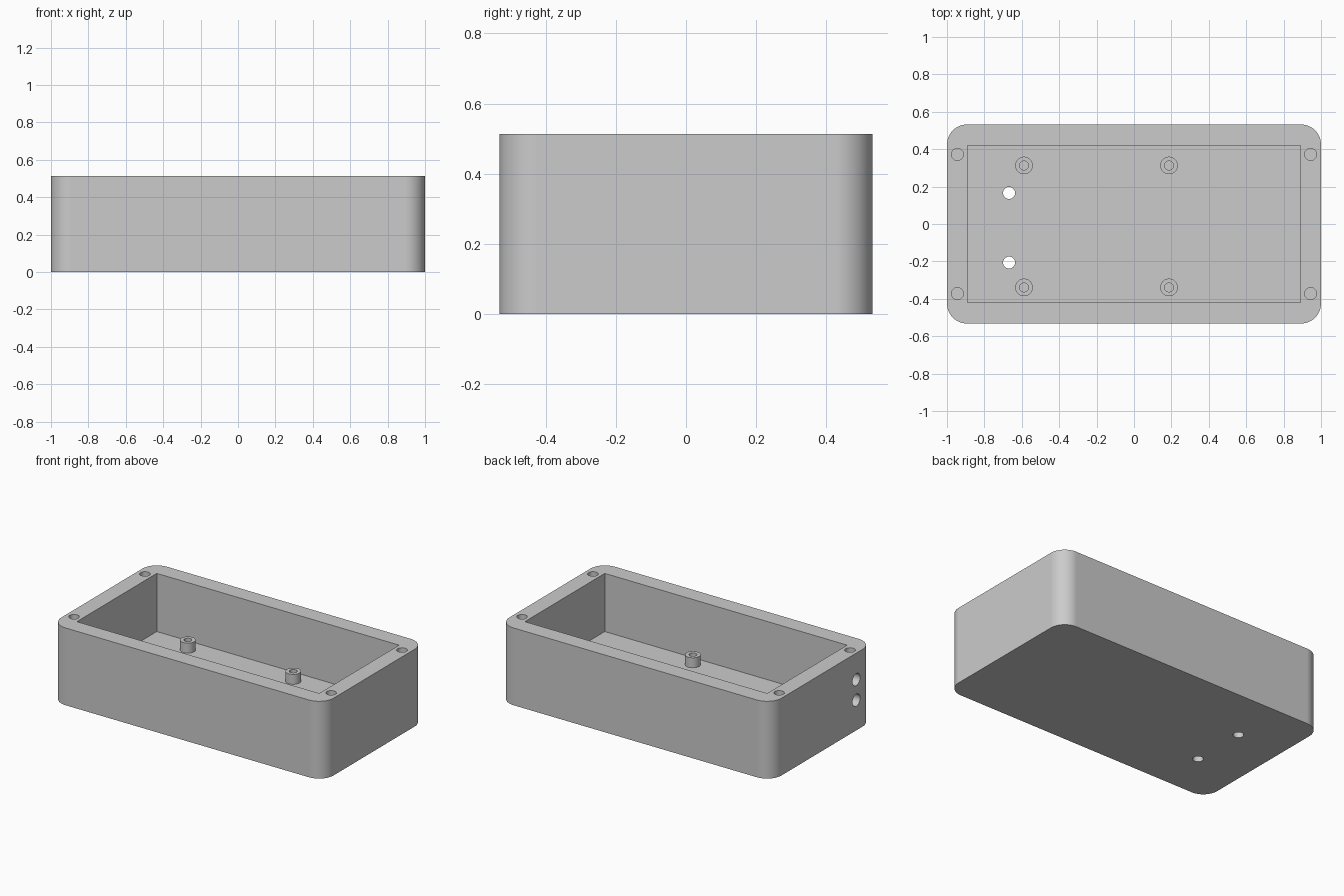
import bpy
import bmesh
from math import pi
from mathutils import Matrix, Vector

default = bpy.data.objects.get("Cube")
if default:
    bpy.data.objects.remove(default, do_unlink=True)

LENGTH, WIDTH, HEIGHT = 2.0, 1.064, 0.513
FLOOR = 0.127
CORNER = 0.107

grey = bpy.data.materials.new("light grey plastic")
grey.use_nodes = True
colour = (0.6, 0.6, 0.6, 1)
grey.diffuse_color = colour
grey.node_tree.nodes["Principled BSDF"].inputs["Base Color"].default_value = colour


def make(name, bm):
    """Turn a bmesh into a linked object."""
    mesh = bpy.data.meshes.new(name)
    bmesh.ops.recalc_face_normals(bm, faces=bm.faces)
    bm.to_mesh(mesh)
    bm.free()
    mesh.materials.append(grey)
    obj = bpy.data.objects.new(name, mesh)
    bpy.context.collection.objects.link(obj)
    return obj


def box(name, size, centre):
    bm = bmesh.new()
    bmesh.ops.create_cube(bm, size=1)
    bmesh.ops.scale(bm, vec=size, verts=bm.verts)
    bmesh.ops.translate(bm, vec=centre, verts=bm.verts)
    return make(name, bm)


def cylinder(name, radius, start, end):
    """Cylinder running between two points."""
    start, end = Vector(start), Vector(end)
    axis = end - start
    turn = Vector((0, 0, 1)).rotation_difference(axis).to_matrix().to_4x4()
    bm = bmesh.new()
    bmesh.ops.create_cone(bm, cap_ends=True, segments=40, radius1=radius,
                          radius2=radius, depth=axis.length,
                          matrix=Matrix.Translation((start + end) / 2) @ turn)
    return make(name, bm)


def activate(obj):
    bpy.ops.object.select_all(action='DESELECT')
    obj.select_set(True)
    bpy.context.view_layer.objects.active = obj


def cut(obj, cutter):
    """Subtract a cutter and remove it."""
    activate(obj)
    mod = obj.modifiers.new("cut", 'BOOLEAN')
    mod.operation = 'DIFFERENCE'
    mod.solver = 'EXACT'
    mod.object = cutter
    bpy.ops.object.modifier_apply(modifier=mod.name)
    bpy.data.objects.remove(cutter, do_unlink=True)


def finish(obj):
    activate(obj)
    bpy.ops.object.shade_smooth_by_angle(angle=pi / 6)
    mod = obj.modifiers.new("even shading", 'WEIGHTED_NORMAL')
    mod.keep_sharp = True


# Case body: block with rounded upright corners
case = box("case_body", (LENGTH, WIDTH, HEIGHT), (0, 0, HEIGHT / 2))
bm = bmesh.new()
bm.from_mesh(case.data)
upright = [e for e in bm.edges if abs(e.verts[0].co.z - e.verts[1].co.z) > 0.1]
bmesh.ops.bevel(bm, geom=upright, offset=CORNER, segments=14, profile=0.5,
                affect='EDGES')
bm.to_mesh(case.data)
bm.free()

# Open cavity
cut(case, box("cavity", (1.78, 0.838, HEIGHT), (0, 0, FLOOR + HEIGHT / 2)))

# Blind screw holes in the rim corners
for x in (-0.944, 0.944):
    for y in (-0.372, 0.372):
        cut(case, cylinder("screw_hole", 0.032, (x, y, HEIGHT - 0.12),
                           (x, y, HEIGHT + 0.1)))

# Through holes in the floor
for y in (-0.206, 0.166):
    cut(case, cylinder("floor_hole", 0.032, (-0.668, y, -0.1),
                       (-0.668, y, FLOOR + 0.1)))

# Cable holes through the end wall
for z in (0.2, 0.337):
    cut(case, cylinder("cable_hole", 0.04, (-1.1, -0.358, z),
                       (-0.84, -0.358, z)))
finish(case)

# Board standoffs with pilot holes
TOP = FLOOR + 0.066
for x, side in ((-0.588, "right"), (0.187, "left")):
    for y, end in ((-0.339, "front"), (0.313, "back")):
        post = cylinder(f"standoff_{end}_{side}", 0.047, (x, y, FLOOR - 0.01),
                        (x, y, TOP))
        cut(post, cylinder("pilot_hole", 0.024, (x, y, FLOOR), (x, y, TOP + 0.1)))
        finish(post)
